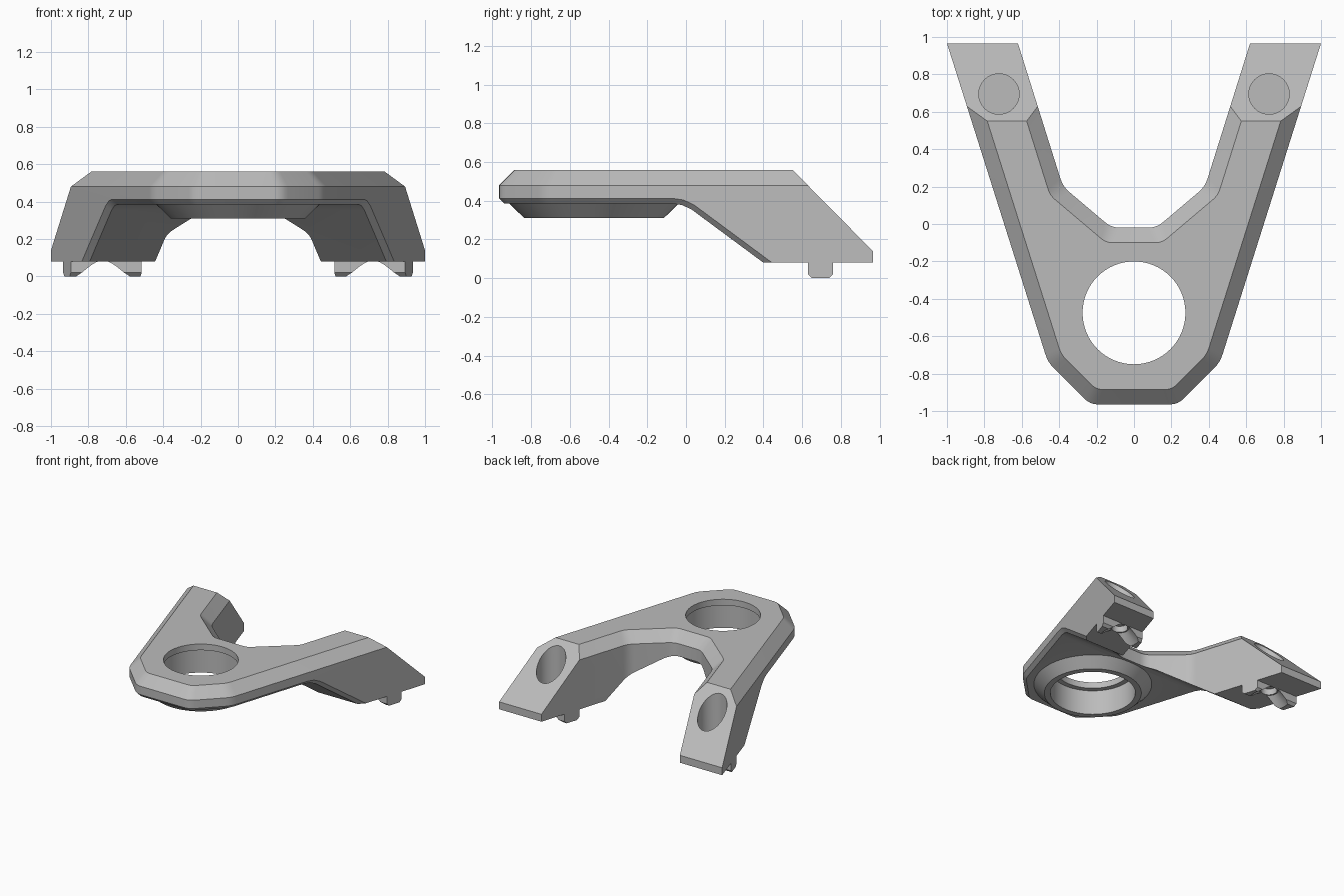
import bpy, bmesh, math
from mathutils import Vector

if "Cube" in bpy.data.objects:
    bpy.data.objects.remove(bpy.data.objects["Cube"])

grey = bpy.data.materials.new("matte_grey")
grey.use_nodes = True
grey.diffuse_color = (0.5, 0.5, 0.5, 1)
grey.node_tree.nodes["Principled BSDF"].inputs["Base Color"].default_value = (0.5, 0.5, 0.5, 1)


def loft(name, rings):
    """Closed solid through matching rings of 3D points."""
    bm = bmesh.new()
    loops = [[bm.verts.new(p) for p in ring] for ring in rings]
    n = len(loops[0])
    for low, high in zip(loops, loops[1:]):
        for i in range(n):
            j = (i + 1) % n
            bm.faces.new((low[i], low[j], high[j], high[i]))
    bm.faces.new(loops[0][::-1])
    bm.faces.new(loops[-1])
    bmesh.ops.recalc_face_normals(bm, faces=bm.faces)
    mesh = bpy.data.meshes.new(name)
    bm.to_mesh(mesh)
    bm.free()
    mesh.materials.append(grey)
    obj = bpy.data.objects.new(name, mesh)
    bpy.context.collection.objects.link(obj)
    return obj


def turned(name, x, y, steps, sides=64):
    """Round solid from (radius, height) steps."""
    angles = [2 * math.pi * i / sides for i in range(sides)]
    return loft(name, [[(x + r * math.cos(a), y + r * math.sin(a), z) for a in angles]
                       for r, z in steps])


def inset(points, d):
    """Mitred inset of a counter-clockwise outline."""
    result = []
    for i, p in enumerate(points):
        e1 = (p - points[i - 1]).normalized()
        e2 = (points[(i + 1) % len(points)] - p).normalized()
        n1, n2 = Vector((-e1.y, e1.x)), Vector((-e2.y, e2.x))
        result.append(p + (n1 + n2) * d / (1 + n1.dot(n2)))
    return result


def rounded(points, d, steps=4):
    """Replace each corner with a short curve."""
    result = []
    for i, p in enumerate(points):
        a = p + (points[i - 1] - p).normalized() * d
        b = p + (points[(i + 1) % len(points)] - p).normalized() * d
        for k in range(steps + 1):
            t = k / steps
            result.append(a * (1 - t) ** 2 + p * 2 * t * (1 - t) + b * t * t)
    return result


def combine(target, tool, operation):
    mod = target.modifiers.new("cut", "BOOLEAN")
    mod.operation = operation
    mod.solver = "EXACT"
    mod.object = tool
    bpy.context.view_layer.objects.active = target
    bpy.ops.object.modifier_apply(modifier=mod.name)
    bpy.data.objects.remove(tool)


# Forked plan with a chamfered top rim
half = [(0.235, -0.965), (0.46, -0.74), (1.074, 1.2), (0.694, 1.2), (0.38, 0.2), (0.12, -0.02)]
plan = [Vector(p) for p in half] + [Vector((-x, y)) for x, y in reversed(half)]
edge = rounded(plan, 0.045)
crown = rounded(inset(plan, 0.08), 0.035)
bracket = loft("bracket", [[(p.x, p.y, z) for p in ring]
                           for ring, z in ((edge, -0.1), (edge, 0.48), (crown, 0.56))])

# Side profile: sloped legs, flat feet and locating tabs
side = [(-1.2, 0.385), (-0.07, 0.385), (-0.02, 0.378), (0.03, 0.354), (0.40, 0.08),
        (0.63, 0.08), (0.63, 0.02), (0.65, 0), (0.74, 0), (0.76, 0.02), (0.76, 0.08),
        (0.965, 0.08), (0.965, 0.14), (0.55, 0.56), (0.45, 0.7), (-1.2, 0.7)]
side_cutter = loft("side_cutter", [[(x, y, z) for y, z in side] for x in (-1.5, 1.5)])
combine(bracket, side_cutter, "INTERSECT")

# Small chamfer along the outer lower edge
bm = bmesh.new()
bm.from_mesh(bracket.data)
bmesh.ops.remove_doubles(bm, verts=bm.verts, dist=0.0005)
bm.normal_update()


def is_underside(f):
    return f.normal.z < -0.5 and f.calc_center_median().y < 0.42


def is_outer(f):
    return abs(f.normal.z) < 0.2 and f.normal.y < -0.1


lower = [e for e in bm.edges if len(e.link_faces) == 2
         and any(is_underside(f) for f in e.link_faces)
         and any(is_outer(f) for f in e.link_faces)]
bmesh.ops.bevel(bm, geom=lower, offset=0.027, segments=1, affect="EDGES", clamp_overlap=True)
bm.to_mesh(bracket.data)
bm.free()

# Tapered boss below the main opening, then the stepped bore
combine(bracket, turned("boss", 0, -0.475, [(0.36, 0.31), (0.44, 0.388), (0.44, 0.43)]), "UNION")
combine(bracket, turned("bore", 0, -0.475,
                        [(0.315, 0.2), (0.315, 0.51), (0.275, 0.51), (0.275, 0.7)]), "DIFFERENCE")

# Leg recesses, tab countersinks and blind pin holes
for s in (-1, 1):
    combine(bracket, turned("recess", s * 0.722, 0.695, [(0.108, 0.16), (0.108, 0.8)]), "DIFFERENCE")
    combine(bracket, turned("countersink", s * 0.722, 0.695,
                            [(0.17, -0.02), (0.07, 0.08), (0.06, 0.08), (0.06, 0.13)]), "DIFFERENCE")

bpy.ops.object.select_all(action="DESELECT")
bracket.select_set(True)
bpy.context.view_layer.objects.active = bracket
bpy.ops.object.shade_smooth_by_angle(angle=math.radians(28))
